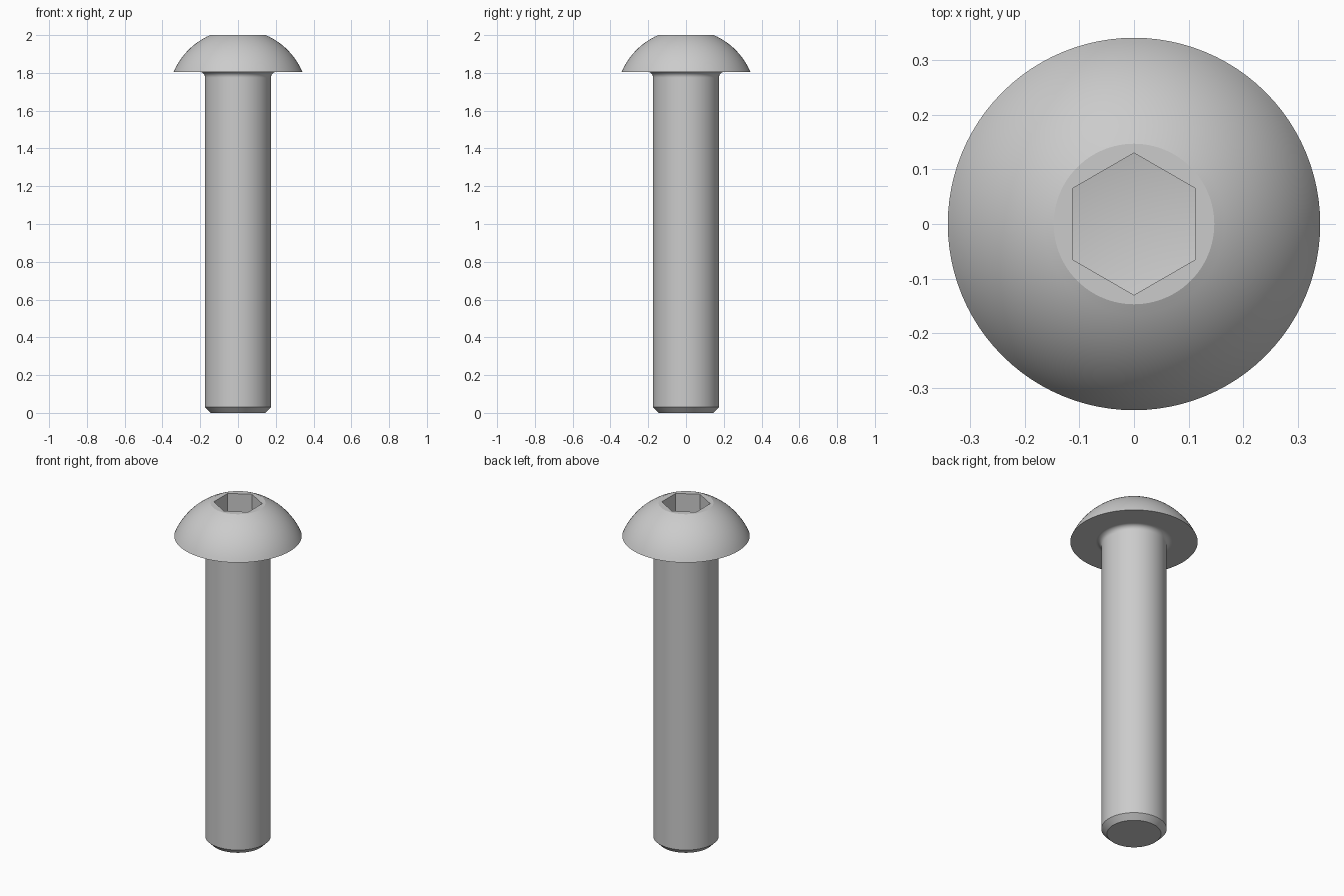
import bpy, bmesh
from math import sin, cos, pi, radians, asin, acos
from mathutils import Vector

cube = bpy.data.objects.get("Cube")
if cube:
    bpy.data.objects.remove(cube, do_unlink=True)

SEGMENTS = 96
HEAD_R, HEAD_Z, FLAT_R, TOP = 0.341, 1.805, 0.147, 2.0
SHAFT_R, FILLET, CHAMFER = 0.175, 0.028, 0.03
HEX_R, SOCKET_DEPTH, TIP_DEPTH = 0.13, 0.12, 0.025

steel = bpy.data.materials.new("light grey steel")
steel.use_nodes = True
grey = (0.6, 0.6, 0.6, 1)
steel.diffuse_color = grey
steel.node_tree.nodes["Principled BSDF"].inputs["Base Color"].default_value = grey


def arc(cx, cz, r, start, end, steps):
    """Points (radius, height) along a circular arc."""
    angles = [start + (end - start) * i / steps for i in range(steps + 1)]
    return [(cx + r * cos(a), cz + r * sin(a)) for a in angles]


def ring(bm, radius, z, count, phase=0):
    return [bm.verts.new((radius * cos(phase + 2 * pi * i / count),
                          radius * sin(phase + 2 * pi * i / count), z))
            for i in range(count)]


def skin(bm, lower, upper):
    n = len(lower)
    for i in range(n):
        j = (i + 1) % n
        bm.faces.new((lower[i], lower[j], upper[j], upper[i]))


def loop_edges(bm, loop):
    edges = []
    for a, b in zip(loop, loop[1:] + loop[:1]):
        edges.append(bm.edges.get((a, b)) or bm.edges.new((a, b)))
    return edges


# Outline of the shaft, with end chamfer and fillet below the head
profile = [(SHAFT_R - CHAMFER, 0), (SHAFT_R, CHAMFER),
           (SHAFT_R, HEAD_Z - FILLET - 0.003)]
profile += arc(SHAFT_R + FILLET, HEAD_Z - FILLET, FILLET, pi, pi / 2, 8)
profile.append((SHAFT_R + FILLET + 0.003, HEAD_Z))

# Outline of the domed head
rise = TOP - HEAD_Z
drop = (HEAD_R**2 - FLAT_R**2 - rise**2) / (2 * rise)
dome_r = (HEAD_R**2 + drop**2) ** 0.5
profile += arc(0, HEAD_Z - drop, dome_r, asin(drop / dome_r),
               acos(FLAT_R / dome_r), 14)

bm = bmesh.new()
rings = [ring(bm, r, z, SEGMENTS) for r, z in profile]
for lower, upper in zip(rings, rings[1:]):
    skin(bm, lower, upper)
bm.faces.new(rings[0][::-1])

# Hexagonal socket with a shallow pointed floor
mouth = ring(bm, HEX_R, TOP, 6, pi / 2)
floor = ring(bm, HEX_R, TOP - SOCKET_DEPTH, 6, pi / 2)
skin(bm, floor, mouth)
tip = bm.verts.new((0, 0, TOP - SOCKET_DEPTH - TIP_DEPTH))
for a, b in zip(floor, floor[1:] + floor[:1]):
    bm.faces.new((a, b, tip))

# Flat top around the socket
bmesh.ops.triangle_fill(bm, use_beauty=True, normal=Vector((0, 0, 1)),
                        edges=loop_edges(bm, rings[-1]) + loop_edges(bm, mouth))
bmesh.ops.recalc_face_normals(bm, faces=bm.faces)

mesh = bpy.data.meshes.new("button_head_screw")
bm.to_mesh(mesh)
bm.free()
mesh.materials.append(steel)
screw = bpy.data.objects.new("button_head_screw", mesh)
bpy.context.collection.objects.link(screw)

# Smooth round surfaces, crisp rims and socket
bpy.ops.object.select_all(action='DESELECT')
screw.select_set(True)
bpy.context.view_layer.objects.active = screw
bpy.ops.object.shade_smooth_by_angle(angle=radians(13))
